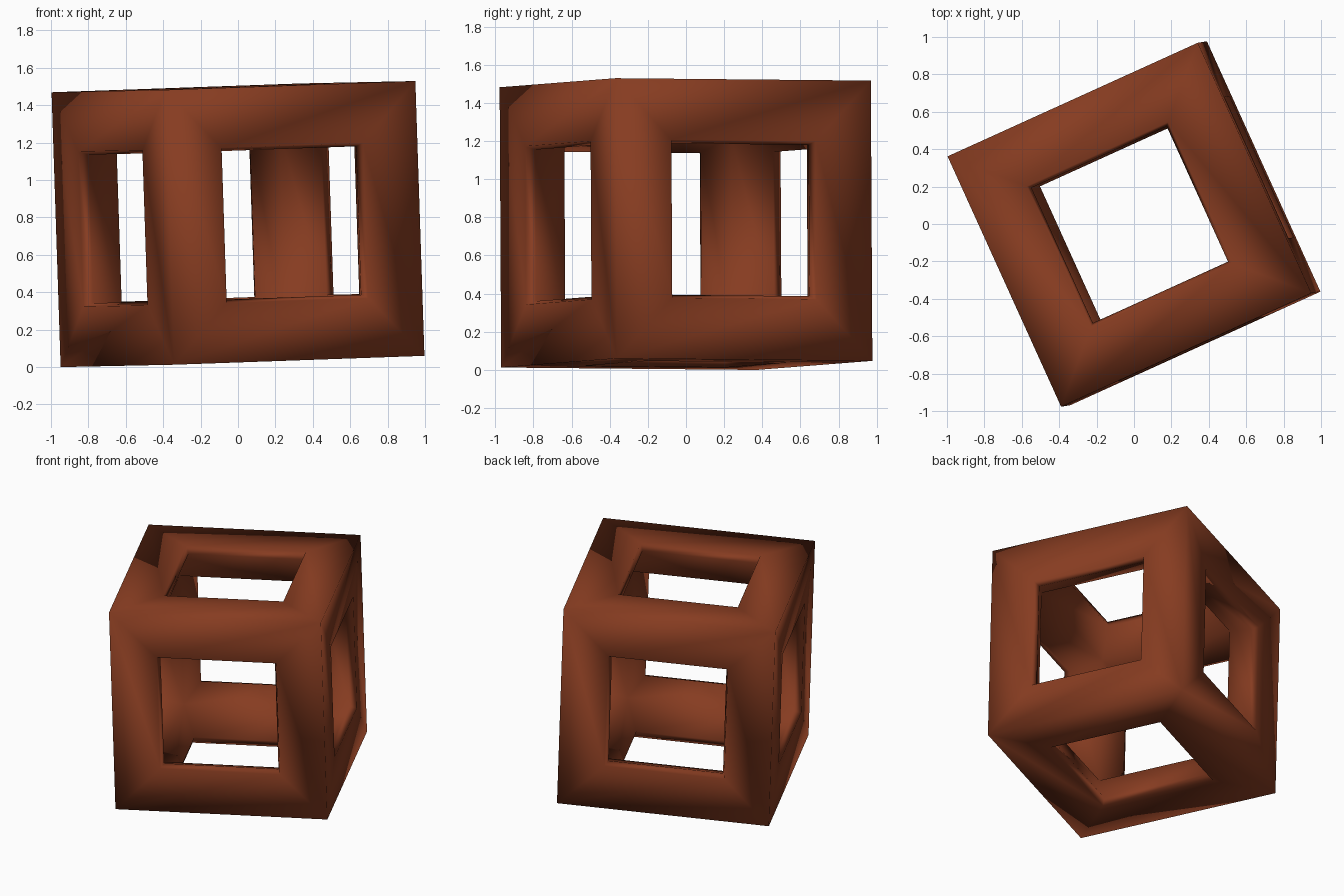
import bpy, bmesh
from math import radians, cos, sin
from mathutils import Vector, Matrix

if "Cube" in bpy.data.objects:
    bpy.data.objects.remove(bpy.data.objects["Cube"])

SIDE = 1.47
H = SIDE / 2
# (inset from the cube edge, depth below the face) from outer edge to inner edge
SECTION = [(0, 0), (0.32, 0), (0.338, 0.05), (0.255, 0.255)]

# Hollow cube frame: the same bar section wrapped round all six faces
bm = bmesh.new()
for axis in range(3):
    for sign in (-1, 1):
        n, a = Vector((0, 0, 0)), Vector((0, 0, 0))
        n[axis] = sign
        a[(axis + 1) % 3] = 1
        b = n.cross(a)
        rings = []
        for inset, depth in SECTION:
            r = H - inset
            rings.append([bm.verts.new(n * (H - depth) + a * r * i + b * r * j)
                          for i, j in ((-1, -1), (1, -1), (1, 1), (-1, 1))])
        for r0, r1 in zip(rings, rings[1:]):
            for k in range(4):
                m = (k + 1) % 4
                bm.faces.new((r0[k], r0[m], r1[m], r1[k]))
bmesh.ops.remove_doubles(bm, verts=bm.verts, dist=0.0005)
bmesh.ops.recalc_face_normals(bm, faces=bm.faces)

# Turn about z with a slight lean, then stand on the ground
up = Vector((-0.033, -0.0055, 1)).normalized()
u = Vector((cos(radians(24.4)), sin(radians(24.4)), 0))
u = (u - up * u.dot(up)).normalized()
v = up.cross(u)
bm.transform(Matrix((u, v, up)).transposed().to_4x4())
low = min(p.co.z for p in bm.verts)
bmesh.ops.translate(bm, verts=bm.verts, vec=(0, 0, -low))
for f in bm.faces:
    f.smooth = True

mesh = bpy.data.meshes.new("cube_frame")
bm.to_mesh(mesh)
bm.free()
frame = bpy.data.objects.new("cube_frame", mesh)
bpy.context.collection.objects.link(frame)

mat = bpy.data.materials.new("rust_brown")
mat.diffuse_color = (0.24, 0.045, 0.015, 1)
mat.use_nodes = True
mat.node_tree.nodes["Principled BSDF"].inputs["Base Color"].default_value = mat.diffuse_color
mesh.materials.append(mat)
